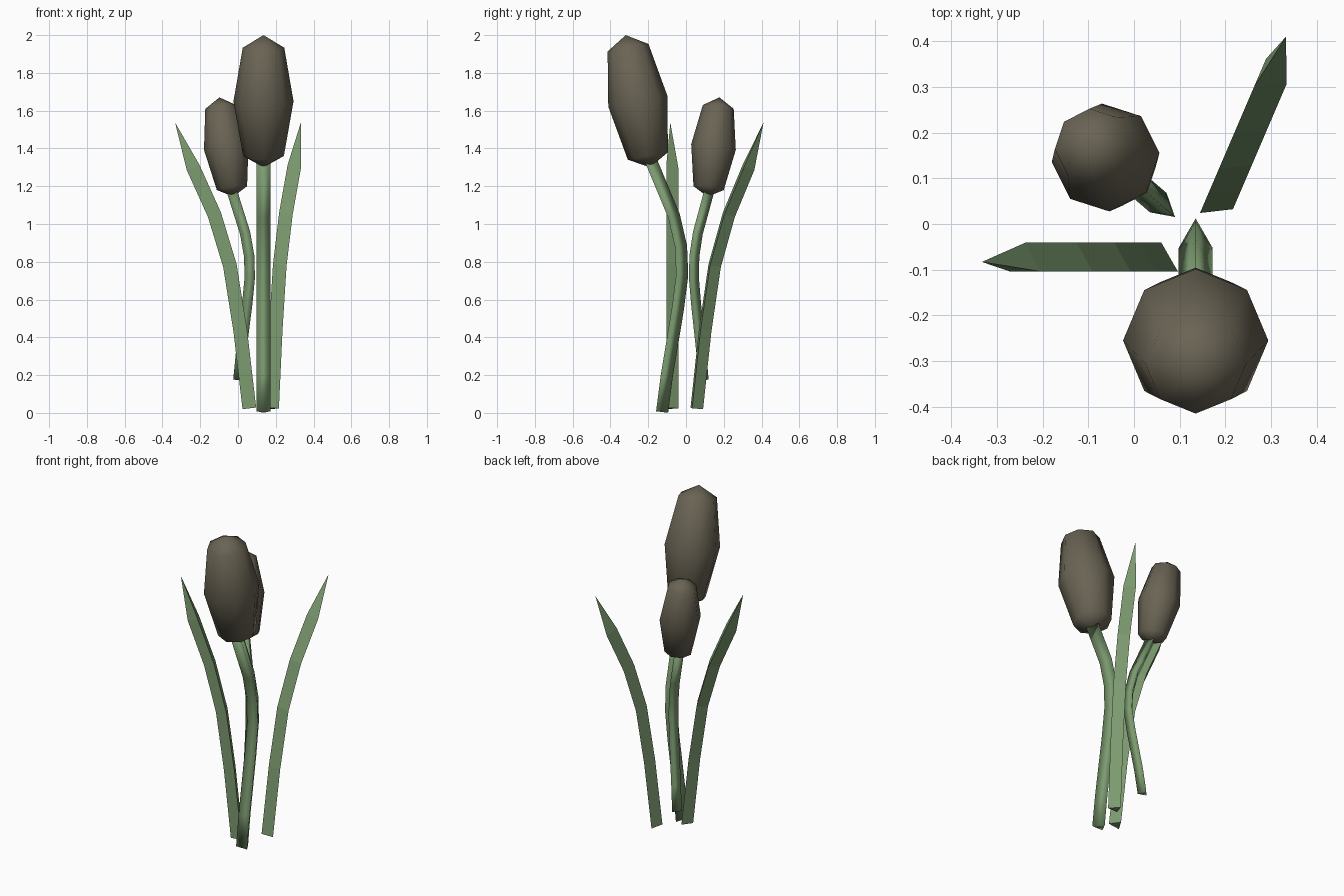
import bpy, bmesh, math
from mathutils import Vector, Matrix

if "Cube" in bpy.data.objects:
    bpy.data.objects.remove(bpy.data.objects["Cube"])


def material(name, rgb):
    m = bpy.data.materials.new(name)
    m.diffuse_color = (*rgb, 1)
    m.use_nodes = True
    m.node_tree.nodes["Principled BSDF"].inputs["Base Color"].default_value = m.diffuse_color
    return m


GREEN = material("leaf green", (0.20, 0.325, 0.16))
BROWN = material("dark bud brown", (0.142, 0.126, 0.088))


def tube(name, path, radii, sides, start, mat, placement, smooth):
    """Sweep a regular polygon along a (y, z) path; a radius of 0 makes a point."""
    bm = bmesh.new()
    pts = [Vector((0, y, z)) for y, z in path]
    rings = []
    for i, (p, r) in enumerate(zip(pts, radii)):
        t = (pts[min(i + 1, len(pts) - 1)] - pts[max(i - 1, 0)]).normalized()
        side, back = Vector((1, 0, 0)), Vector((0, t.z, -t.y))
        if r == 0:
            rings.append([bm.verts.new(p)] * sides)
            continue
        angles = [math.radians(start) + math.tau * k / sides for k in range(sides)]
        rings.append([bm.verts.new(p + r * (math.cos(a) * side + math.sin(a) * back))
                      for a in angles])
    for a, b in zip(rings, rings[1:]):
        for k in range(sides):
            n = (k + 1) % sides
            quad = list(dict.fromkeys((a[k], a[n], b[n], b[k])))
            bm.faces.new(quad)
    for ring, r in ((rings[0], radii[0]), (rings[-1], radii[-1])):
        if r:
            bm.faces.new(ring)
    bmesh.ops.recalc_face_normals(bm, faces=bm.faces)
    for f in bm.faces:
        f.smooth = smooth and len(f.verts) <= 4 and abs(f.normal.z) < 2
    mesh = bpy.data.meshes.new(name)
    bm.to_mesh(mesh)
    bm.free()
    mesh.materials.append(mat)
    ob = bpy.data.objects.new(name, mesh)
    ob.matrix_world = placement
    bpy.context.collection.objects.link(ob)
    return ob


def place(x, y, z, turn, scale=1):
    return (Matrix.Translation((x, y, z)) @ Matrix.Rotation(math.radians(turn), 4, 'Z')
            @ Matrix.Scale(scale, 4))


# Flowers: curved three-sided stem with a tilted eight-sided bud
stem_path = [(0, 0.006), (0.025, 0.2), (0.083, 0.55), (0.106, 0.73),
             (0.100, 0.88), (0.063, 1.04), (-0.062, 1.34)]
axis = Vector((-0.18, 0.983))
centre = Vector((-0.118, 1.65))
bud_steps = [-0.356, -0.295, 0, 0.288, 0.356]
bud_radii = [0, 0.108, 0.159, 0.110, 0]
bud_path = [tuple(centre + axis * s) for s in bud_steps]
for label, spot in (("tall", place(0.135, -0.137, 0, 0)),
                    ("short", place(0.005, 0.088, 0.17, 229.4, 0.75))):
    tube(label + "_stem", stem_path, [0.043] * 7, 3, 90, GREEN, spot, True)
    tube(label + "_bud", bud_path, bud_radii, 8, 0, BROWN, spot, True)

# Leaves: three-sided blades bending outward to a point
leaf_path = [(0, 0.024), (-0.048, 0.435), (-0.103, 0.78),
             (-0.185, 1.05), (-0.298, 1.30), (-0.393, 1.537)]
leaf_radii = [0.042] * 5 + [0]
for label, spot in (("left", place(0.06, -0.083, 0, -90)),
                    ("right", place(0.178, 0.049, 0, 156.8))):
    tube(label + "_leaf", leaf_path, leaf_radii, 3, 180, GREEN, spot, False)
